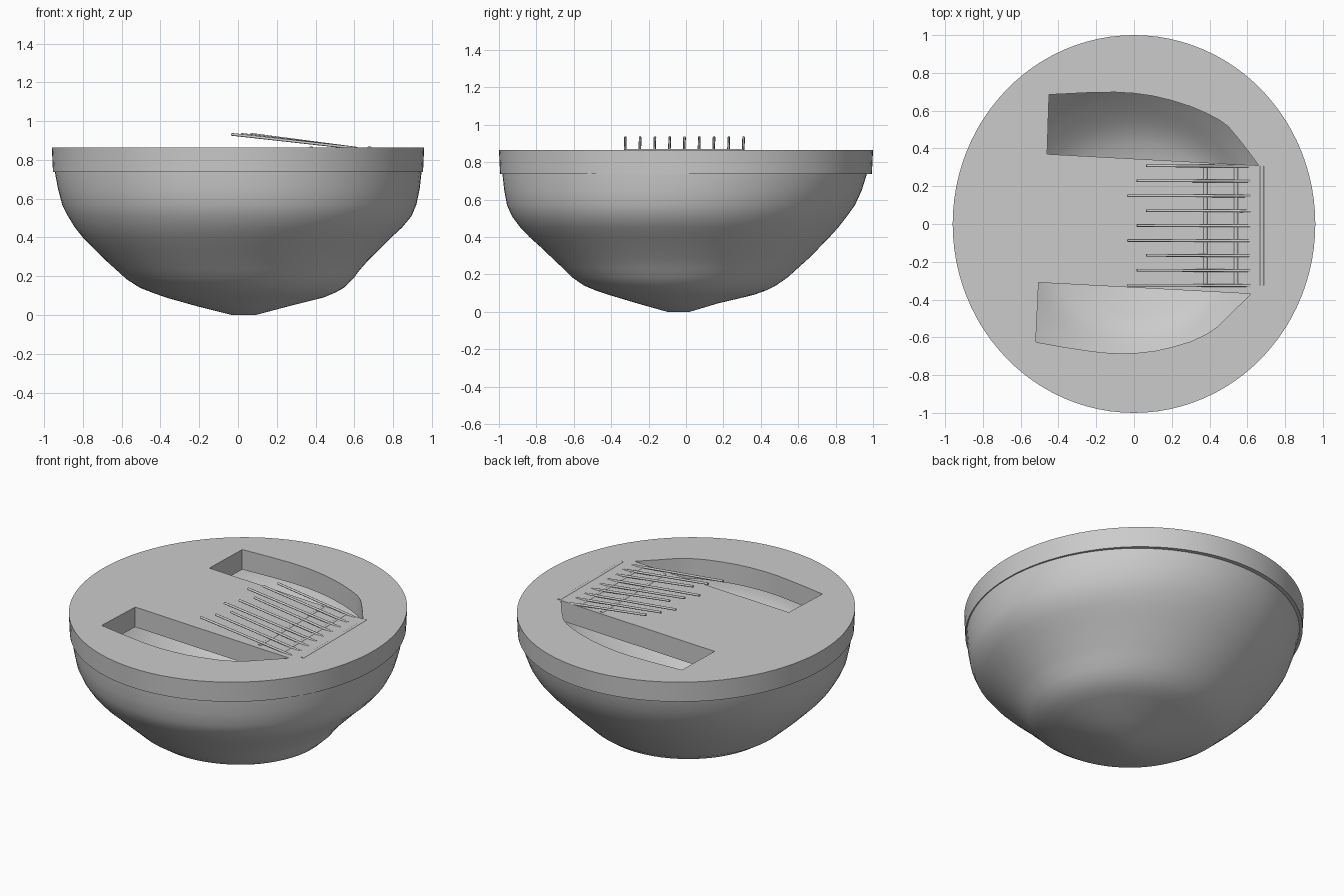
import bpy, bmesh, math
from mathutils import Vector

if "Cube" in bpy.data.objects:
    bpy.data.objects.remove(bpy.data.objects["Cube"])

grey = bpy.data.materials.new("plain grey")
grey.diffuse_color = (0.6, 0.6, 0.6, 1)
grey.use_nodes = True
grey.node_tree.nodes["Principled BSDF"].inputs["Base Color"].default_value = grey.diffuse_color


def finish(name, bm, angle=40):
    bmesh.ops.recalc_face_normals(bm, faces=bm.faces)
    me = bpy.data.meshes.new(name)
    bm.to_mesh(me)
    bm.free()
    me.materials.append(grey)
    ob = bpy.data.objects.new(name, me)
    bpy.context.collection.objects.link(ob)
    bpy.ops.object.select_all(action='DESELECT')
    ob.select_set(True)
    bpy.context.view_layer.objects.active = ob
    bpy.ops.object.shade_smooth_by_angle(angle=math.radians(angle))
    return ob


def ellipse(x0, x1, y0, y1, n):
    cx, cy, rx, ry = (x0 + x1) / 2, (y0 + y1) / 2, (x1 - x0) / 2, (y1 - y0) / 2
    return [(cx + rx * math.cos(2 * math.pi * i / n),
             cy + ry * math.sin(2 * math.pi * i / n)) for i in range(n)]


def join_rings(bm, a, b):
    n = len(a)
    for i in range(n):
        bm.faces.new((a[i], a[(i + 1) % n], b[(i + 1) % n], b[i]))


# Bowl: thin open shell, slightly lopsided (z, x min, x max, y min, y max)
levels = [
    (0.00, -0.03, 0.09, -0.10, 0.02), (0.045, -0.21, 0.26, -0.26, 0.17),
    (0.09, -0.37, 0.44, -0.41, 0.36), (0.115, -0.44, 0.50, -0.485, 0.43),
    (0.14, -0.505, 0.545, -0.545, 0.48), (0.185, -0.575, 0.592, -0.61, 0.545),
    (0.235, -0.63, 0.63, -0.66, 0.60), (0.28, -0.68, 0.67, -0.708, 0.65),
    (0.335, -0.737, 0.725, -0.765, 0.705), (0.40, -0.80, 0.79, -0.837, 0.768),
    (0.45, -0.84, 0.845, -0.885, 0.813), (0.51, -0.877, 0.895, -0.93, 0.86),
    (0.57, -0.907, 0.92, -0.957, 0.903), (0.65, -0.928, 0.937, -0.972, 0.94),
    (0.74, -0.945, 0.947, -0.982, 0.968), (0.82, -0.952, 0.952, -0.986, 0.982),
]
bm = bmesh.new()
rings = [[bm.verts.new((x, y, z)) for x, y in ellipse(*ext, 80)] for z, *ext in levels]
for a, b in zip(rings, rings[1:]):
    join_rings(bm, a, b)
bm.faces.new(rings[0])
finish("bowl", bm, 60)

# Lid: thick oval plate with two openings cut right through
TOP, BOTTOM = 0.865, 0.738
back_opening = [(-0.46, 0.37), (0.66, 0.31), (0.605, 0.385), (0.55, 0.455), (0.50, 0.515),
                (0.45, 0.552), (0.38, 0.588), (0.30, 0.622), (0.20, 0.654), (0.10, 0.678),
                (0.0, 0.692), (-0.10, 0.698), (-0.25, 0.695), (-0.45, 0.685)]
front_opening = [(-0.505, -0.31), (-0.52, -0.625), (-0.38, -0.65), (-0.25, -0.67),
                 (-0.16, -0.681), (-0.07, -0.685), (0.02, -0.682), (0.11, -0.672),
                 (0.20, -0.652), (0.30, -0.622), (0.38, -0.585), (0.44, -0.545),
                 (0.50, -0.485), (0.62, -0.37)]
bm = bmesh.new()
top_edges, bottom_edges = [], []
outlines = [(ellipse(-0.96, 0.96, -1, 1, 96), 0.994), (back_opening, 1), (front_opening, 1)]
for pts, taper in outlines:
    up = [bm.verts.new((x, y, TOP)) for x, y in pts]
    low = [bm.verts.new((x * taper, y * taper, BOTTOM)) for x, y in pts]
    for ring, edges in ((up, top_edges), (low, bottom_edges)):
        edges += [bm.edges.new((ring[i - 1], ring[i])) for i in range(len(ring))]
    join_rings(bm, up, low)
for edges in (top_edges, bottom_edges):
    bmesh.ops.triangle_fill(bm, edges=edges, use_beauty=True)
finish("lid", bm, 35)


# Thin round rod between two points
def rod(bm, start, end, radius):
    a, b = Vector(start), Vector(end)
    d = b - a
    mat = d.to_track_quat('Z', 'Y').to_matrix().to_4x4()
    mat.translation = (a + b) / 2
    bmesh.ops.create_cone(bm, cap_ends=True, segments=12, radius1=radius, radius2=radius,
                          depth=d.length, matrix=mat)


# Rack tines: nine sloping rods in three repeating lengths
bm = bmesh.new()
for i in range(9):
    y = 0.308 - i * 0.079
    rod(bm, ((0.065, 0.015, -0.035)[i % 3], y, 0.932), (0.615, y - 0.002, 0.86), 0.007)
finish("rack_tines", bm)

# Rack cross bars and the hinge bar, half sunk in the lid
bm = bmesh.new()
for x in (0.378, 0.54, 0.678):
    rod(bm, (x, 0.308, 0.858), (x, -0.325, 0.858), 0.0125)
finish("rack_cross_bars", bm)
